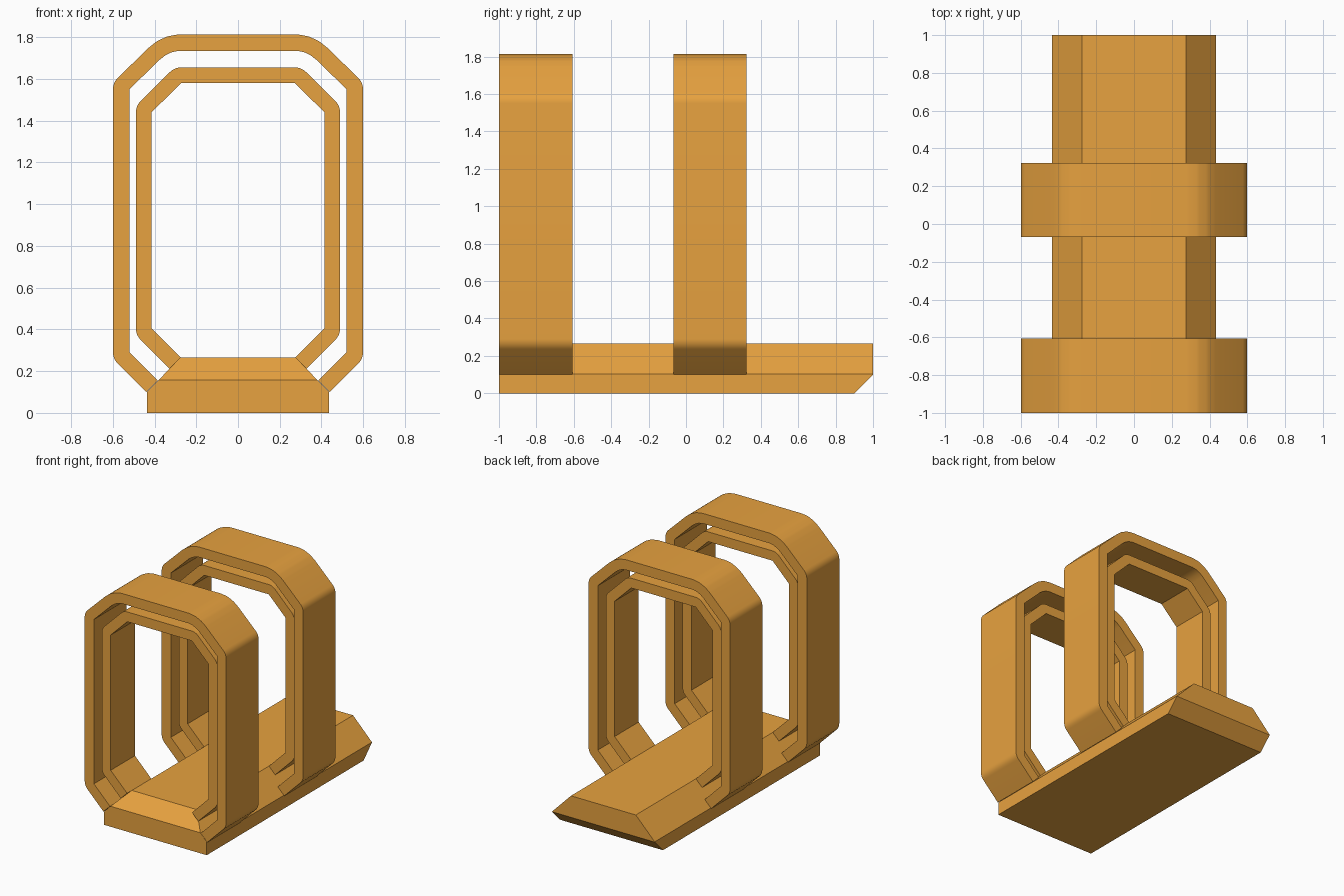
import bpy, bmesh, math
from mathutils import Vector

if "Cube" in bpy.data.objects:
    bpy.data.objects.remove(bpy.data.objects["Cube"])

orange = bpy.data.materials.new("orange")
orange.diffuse_color = (0.80, 0.36, 0.05, 1)
orange.use_nodes = True
orange.node_tree.nodes["Principled BSDF"].inputs["Base Color"].default_value = orange.diffuse_color


def prism(bm, outline, y0, y1):
    """Extrude an x-z outline from y0 to y1."""
    face = bm.faces.new([bm.verts.new((x, y0, z)) for x, z in outline])
    ext = bmesh.ops.extrude_face_region(bm, geom=[face])
    verts = [g for g in ext["geom"] if isinstance(g, bmesh.types.BMVert)]
    bmesh.ops.translate(bm, verts=verts, vec=(0, y1 - y0, 0))
    bmesh.ops.recalc_face_normals(bm, faces=bm.faces)


def finish(bm, name):
    mesh = bpy.data.meshes.new(name)
    bm.to_mesh(mesh)
    bm.free()
    obj = bpy.data.objects.new(name, mesh)
    bpy.context.collection.objects.link(obj)
    mesh.materials.append(orange)
    bpy.ops.object.select_all(action='DESELECT')
    obj.select_set(True)
    bpy.context.view_layer.objects.active = obj
    bpy.ops.object.shade_smooth_by_angle(angle=math.radians(30))


def band_outline(left_half, thick, steps=6):
    """Open band: inner path plus a round-cornered outward offset."""
    path = [Vector(p) for p in left_half]
    path += [Vector((-x, z)) for x, z in reversed(left_half)]
    angles = []
    for a, b in zip(path, path[1:]):
        d = b - a
        angles.append(math.atan2(d.x, -d.y))  # left-hand normal of (dx, dz)
    outer = []
    for i, p in enumerate(path):
        a0 = angles[max(i - 1, 0)]
        a1 = angles[min(i, len(angles) - 1)]
        turn = (a1 - a0 + math.pi) % (2 * math.pi) - math.pi
        n = max(1, round(abs(turn) / math.radians(45) * steps))
        for k in range(n + 1 if abs(turn) > 1e-4 else 1):
            t = a0 + turn * k / n
            outer.append(p + thick * Vector((math.cos(t), math.sin(t))))
    return [tuple(p) for p in path] + [tuple(p) for p in reversed(outer)]


# Base rail: bevelled section, front top edge and back bottom edge chamfered
bm = bmesh.new()
prism(bm, [(-0.435, 0), (0.435, 0), (0.435, 0.102), (0.275, 0.265),
           (-0.275, 0.265), (-0.435, 0.102)], -1, 1)
for co, no in (((0, -1, 0.157), (0, -1, 1)), ((0, 0.9, 0), (0, 1, -1))):
    bmesh.ops.bisect_plane(bm, geom=bm.verts[:] + bm.edges[:] + bm.faces[:],
                           plane_co=co, plane_no=no, clear_outer=True)
    bmesh.ops.holes_fill(bm, edges=[e for e in bm.edges if e.is_boundary])
bmesh.ops.recalc_face_normals(bm, faces=bm.faces)
finish(bm, "base_rail")

# Two hoops, each with an outer and a narrower inner band
outer_path = [(-0.385, 0.155), (-0.521, 0.291), (-0.521, 1.55), (-0.375, 1.692),
              (-0.347, 1.714), (-0.315, 1.729), (-0.28, 1.735)]
inner_path = [(-0.275, 0.265), (-0.414, 0.404), (-0.414, 1.44), (-0.273, 1.58)]
for label, y0, y1 in (("front", -1.0, -0.607), ("middle", -0.068, 0.323)):
    for part, path, inset, thick in (("outer", outer_path, 0, 0.078),
                                     ("inner", inner_path, 0.05, 0.075)):
        bm = bmesh.new()
        prism(bm, band_outline(path, thick), y0 + inset, y1 - inset)
        finish(bm, f"{label}_{part}_band")
